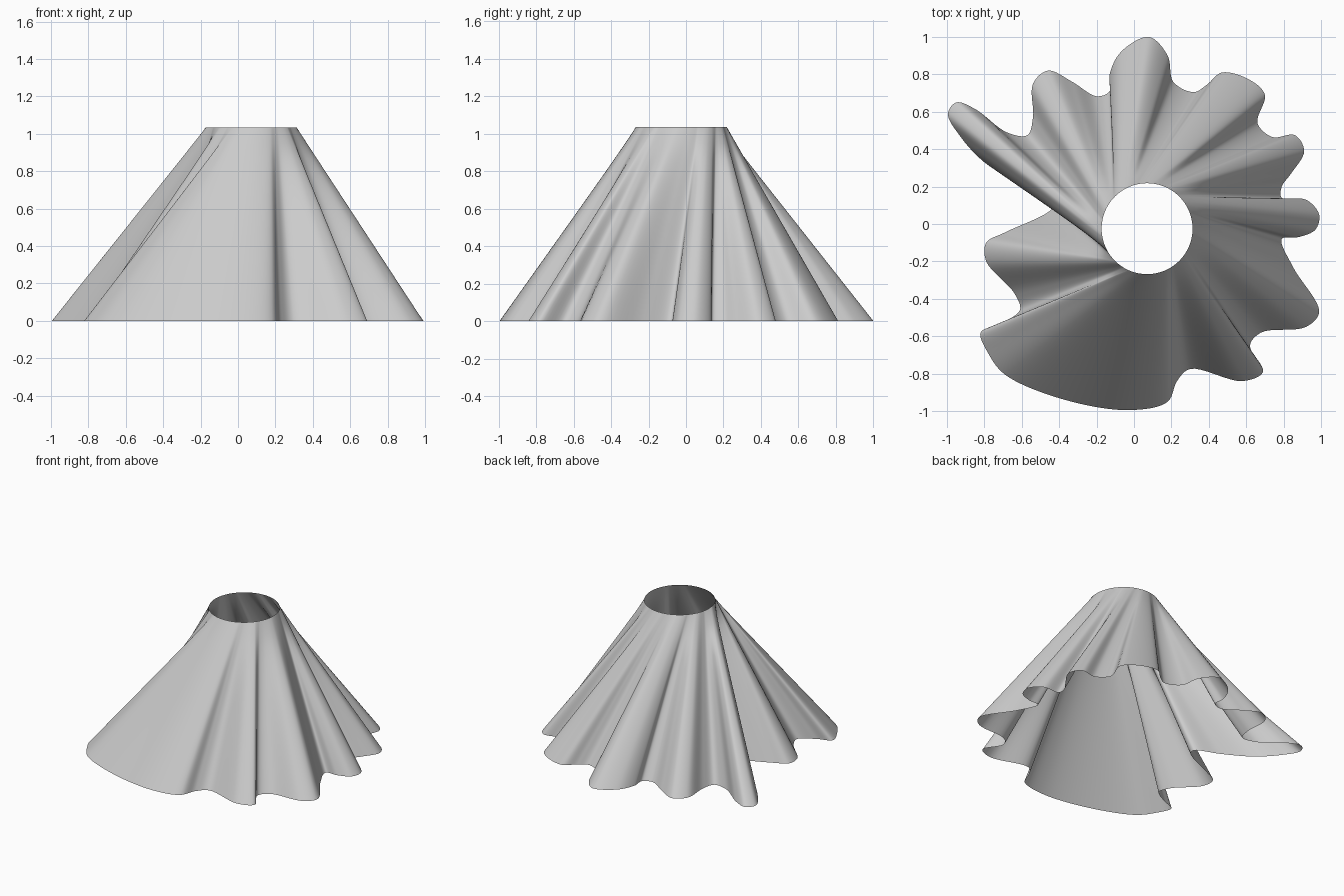
import bpy
import bmesh
from math import cos, sin, radians
from mathutils import Vector

cube = bpy.data.objects.get("Cube")
if cube:
    bpy.data.objects.remove(cube, do_unlink=True)

TOP_CENTRE = Vector((0.07, -0.025, 1.035))
TOP_RADIUS = 0.243
STEPS = 8      # samples between hem points
RINGS = 12     # rows from hem to waist

# Hem line by section: waist angle where the section starts, then hem points
SECTIONS = [
    (43, [(.92, .13), (.79, .14), (.79, .2), (.84, .27), (.91, .39), (.86, .475),
          (.74, .465), (.66, .54), (.7, .69), (.62, .77), (.47, .81), (.39, .745),
          (.32, .705), (.21, .76), (.18, .9), (.08, 1.0), (-.07, .92), (-.13, .8)]),
    (138, [(-.13, .71), (-.2, .683), (-.33, .76), (-.46, .82), (-.54, .75),
           (-.54, .57), (-.57, .475), (-.68, .49), (-.85, .615), (-.95, .65),
           (-.995, .59)]),
    (195, [(-.93, .47), (-.8, .33), (-.6, .21), (-.43, .13), (-.44, .08),
           (-.69, -.045), (-.79, -.1), (-.79, -.2), (-.64, -.37), (-.61, -.46),
           (-.72, -.535)]),
    (246, [(-.82, -.58), (-.78, -.69), (-.69, -.805), (-.37, -.94), (-.02, -.995),
           (.18, -.95)]),
    (301, [(.23, -.84), (.3, -.775), (.58, -.84), (.69, -.79)]),
    (330, [(.62, -.65), (.68, -.58), (.92, -.55), (.99, -.47), (.85, -.23),
           (.79, -.08), (.88, -.07), (.97, -.03), (.99, .05)]),
]


def spline(p0, p1, p2, p3, f):
    """Centripetal curve from p1 to p2."""
    t = [0]
    for a, b in ((p0, p1), (p1, p2), (p2, p3)):
        t.append(t[-1] + (b - a).length ** 0.5)
    u = t[1] + (t[2] - t[1]) * f

    def mix(a, b, ta, tb):
        return a + (b - a) * ((u - ta) / (tb - ta))
    a1, a2, a3 = mix(p0, p1, t[0], t[1]), mix(p1, p2, t[1], t[2]), mix(p2, p3, t[2], t[3])
    return mix(mix(a1, a2, t[0], t[2]), mix(a2, a3, t[1], t[3]), t[1], t[2])


# Smooth closed hem, with the waist angle shared out by length in each section
points = [Vector((x, y, 0)) for _, pts in SECTIONS for x, y in pts]
count = len(points)
hem, waist, first = [], [], 0
for s, (start, pts) in enumerate(SECTIONS):
    end = SECTIONS[(s + 1) % len(SECTIONS)][0]
    span = (end - start) % 360
    run = []
    for i in range(first, first + len(pts)):
        quad = [points[(i + k) % count] for k in (-1, 0, 1, 2)]
        run += [spline(*quad, k / STEPS) for k in range(STEPS)]
    first += len(pts)
    closed = run + [points[first % count]]
    lengths = [(b - a).length for a, b in zip(closed, closed[1:])]
    done = 0
    for p, step in zip(run, lengths):
        angle = radians(start + span * done / sum(lengths))
        hem.append(p)
        waist.append(TOP_CENTRE + TOP_RADIUS * Vector((cos(angle), sin(angle), 0)))
        done += step

# Straight pleats drawn from the hem up to the round waist
bm = bmesh.new()
rows = [[bm.verts.new(a.lerp(b, r / RINGS)) for a, b in zip(hem, waist)]
        for r in range(RINGS + 1)]
for low, high in zip(rows, rows[1:]):
    for i in range(len(low)):
        j = (i + 1) % len(low)
        bm.faces.new((low[i], low[j], high[j], high[i]))
mesh = bpy.data.meshes.new("pleated_skirt")
bm.to_mesh(mesh)
bm.free()
skirt = bpy.data.objects.new("pleated_skirt", mesh)
bpy.context.collection.objects.link(skirt)

# Plain grey cloth
cloth = bpy.data.materials.new("grey_cloth")
cloth.use_nodes = True
colour = (0.6, 0.6, 0.6, 1)
cloth.diffuse_color = colour
cloth.node_tree.nodes["Principled BSDF"].inputs["Base Color"].default_value = colour
mesh.materials.append(cloth)

bpy.context.view_layer.objects.active = skirt
skirt.select_set(True)
bpy.ops.object.shade_smooth_by_angle(angle=radians(60))
